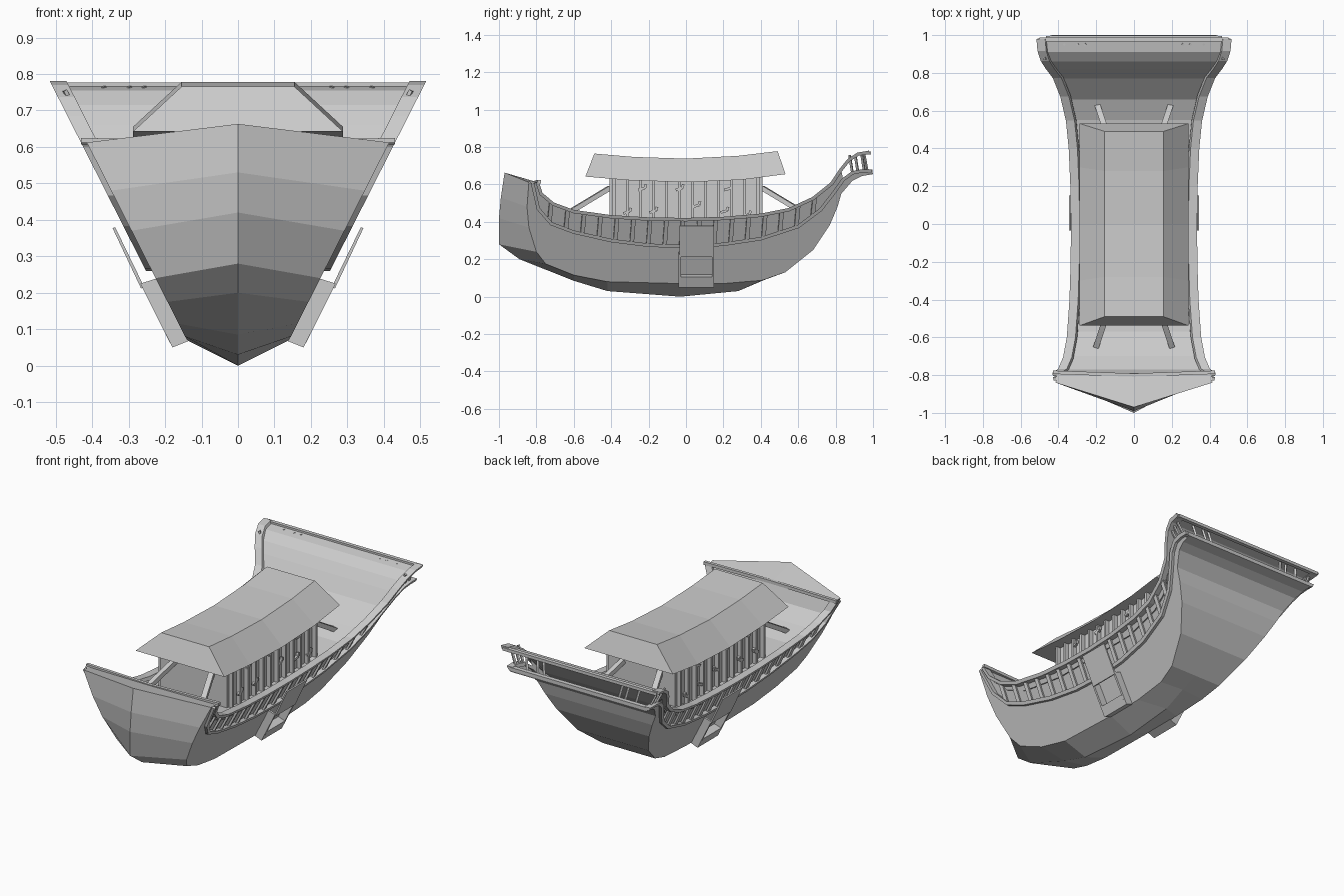
import bpy
from mathutils import Vector

if "Cube" in bpy.data.objects:
    bpy.data.objects.remove(bpy.data.objects["Cube"])


def make(name, verts, faces):
    me = bpy.data.meshes.new(name)
    me.from_pydata([tuple(v) for v in verts], [], faces)
    me.update()
    ob = bpy.data.objects.new(name, me)
    bpy.context.collection.objects.link(ob)
    return ob


def side_x(z):
    """Half width of the flared hull side at height z."""
    return 0.14 + 0.507 * (z - 0.07)


def loft(name, rings, closed=True, caps=True):
    n = len(rings[0])
    verts = [v for r in rings for v in r]
    faces = []
    for i in range(len(rings) - 1):
        for j in range(n if closed else n - 1):
            k = (j + 1) % n
            faces.append((i*n + j, i*n + k, (i+1)*n + k, (i+1)*n + j))
    if caps:
        faces += [tuple(range(n))[::-1], tuple(range(len(verts) - n, len(verts)))]
    return make(name, verts, faces)


def bar(name, p, q, w, d):
    """Rectangular bar from p to q; w across, d deep."""
    p, q = Vector(p), Vector(q)
    rot = (q - p).to_track_quat('Z', 'Y')
    off = [rot @ Vector((a * w / 2, b * d / 2, 0)) for a, b in ((-1, -1), (1, -1), (1, 1), (-1, 1))]
    return loft(name, [[e + o for o in off] for e in (p, q)])


def box(name, x0, x1, y0, y1, z0, z1):
    return loft(name, [[(x0, y0, z), (x1, y0, z), (x1, y1, z), (x0, y1, z)] for z in (z0, z1)])


def rail(name, path, s, h, xin, xout):
    """Box-section rail swept along a (y, z) path on hull side s."""
    rings = []
    for i, (y, z) in enumerate(path):
        a, b = Vector(path[max(i-1, 0)]), Vector(path[min(i+1, len(path)-1)])
        t = (b - a).normalized()
        n = Vector((-t.y, t.x)) * h / 2
        lo, hi = (y - n.x, z - n.y), (y + n.x, z + n.y)
        rings.append([(s * (side_x(q[1]) + o), q[0], q[1])
                      for q, o in ((lo, -xin), (lo, xout), (hi, xout), (hi, -xin))])
    return loft(name, rings)


def lookup(path, y):
    for (y0, z0), (y1, z1) in zip(path, path[1:]):
        if y0 <= y <= y1:
            return z0 + (z1 - z0) * (y - y0) / (y1 - y0)


# Profiles as (y, z): keel centre line, chine, lower rail, upper rail, deck
stern = [(.53, .13), (.68, .25), (.77, .385), (.81, .48), (.83, .55), (.89, .62), (.94, .645), (1, .655)]
keel = [(-.97, .663), (-.99, .53), (-1, .42), (-1, .28), (-.89, .2), (-.6, .085),
        (-.42, .03), (-.03, 0), (.28, .03), (.42, .09)] + stern
chine = [(-.84, .612), (-.85, .48), (-.84, .37), (-.80, .24), (-.75, .175), (-.6, .115),
         (-.42, .08), (-.03, .07), (.2, .07), (.41, .088)] + stern
low = [(-.82, .605), (-.79, .47), (-.72, .39), (-.6, .345), (-.4, .3), (-.2, .275), (0, .268), (.2, .28),
       (.4, .31), (.6, .375), (.72, .465), (.79, .555), (.84, .625), (.89, .662), (.94, .672), (.995, .672)]
top = [(-.795, .612), (-.775, .55), (-.71, .495), (-.6, .455), (-.4, .427), (-.2, .415), (0, .412), (.2, .418),
       (.4, .435), (.55, .465), (.68, .525), (.78, .605), (.83, .68), (.87, .73), (.92, .762), (.98, .772)]
deck = [(-.795, .605), (-.77, .53), (-.7, .46), (-.57, .41), (-.3, .38), (.3, .38), (.55, .425),
        (.66, .475), (.77, .58), (.82, .66), (.86, .715), (.91, .755), (.985, .77)]

# Hull bottom, bow and stern sweep
loft("hull_bottom", [[(-side_x(b[1]), *b), (0, *a), (side_x(b[1]), *b)] for a, b in zip(keel, chine)],
     closed=False, caps=False)

# Deck sheet rising to the stern lip
loft("deck", [[(-side_x(z) + .008, y, z), (side_x(z) - .008, y, z)] for y, z in deck], closed=False, caps=False)

# Bow cap and cross beam
make("bow_cap", [(0, -.97, .663), (.415, -.84, .612), (.41, -.79, .61), (0, -.805, .615),
                 (-.41, -.79, .61), (-.415, -.84, .612)], [(0, 1, 2, 3), (0, 3, 4, 5)])
for s in (-1, 1):
    bar("bow_beam", (0, -.80, .612), (s * .43, -.785, .615), .018, .018)

# Stern lip beams
bar("stern_upper_beam", (-.5, .977, .768), (.5, .977, .768), .022, .018)
bar("stern_lower_beam", (-.445, .985, .668), (.445, .985, .668), .026, .022)

for s in (-1, 1):
    # Side planking and recessed bulwark
    outline = chine + low[::-1]
    make("hull_side", [(s * side_x(z), y, z) for y, z in outline], [tuple(range(len(outline)))])
    loft("bulwark", [[(s * (side_x(p[1]) - .015), *p) for p in pair] for pair in zip(low[:13], top[:13])],
         closed=False, caps=False)
    rail("upper_rail", top, s, .018, .03, .016)
    rail("lower_rail", low, s, .018, .02, .016)

    # Bulwark posts
    for i in range(17):
        y = -.73 + i * .088
        a, b = lookup(low, y), lookup(top, y + .01)
        bar("bulwark_post", (s * side_x(a), y, a), (s * side_x(b), y + .01, b), .022, .012)

    # Stern balusters
    for y in (.89, .92, .955):
        bar("stern_side_baluster", (s * .43, y, .66), (s * .475, y - .015, .755), .012, .01)
    for x in (.24, .28, .35):
        bar("stern_back_baluster", (s * x, .97, .66), (s * (x + .02), .95, .765), .012, .012)

    # Boarding step on the hull side: cheeks, foot, back and upper board
    for y in (-.04, .138):
        loft("step_cheek", [[(s * x, yy, z) for x, z in ((.13, .07), (.18, .05), (.268, .225), (.22, .24))]
                            for yy in (y, y + .012)])
    loft("step_foot", [[(s * x, yy, z) for x, z in ((.13, .07), (.18, .05), (.208, .105), (.16, .12))]
                       for yy in (-.03, .14)])
    loft("step_board", [[(s * x, yy, z) for x, z in ((.257, .215), (.266, .212), (.344, .377), (.337, .38))]
                        for yy in (-.035, .15)])

    # Cabin slats and small slanted brackets
    for i in range(12):
        y = -.385 + i * .07
        box("cabin_slat", s * .215, s * .24, y - .007, y + .007, .37, .65)
    for y, z in ((-.3, .455), (-.22, .58), (-.16, .46), (-.02, .58), (.07, .49), (.22, .46), (.24, .58), (.34, .44)):
        bar("cabin_bracket", (s * .232, y - .035, z - .01), (s * .232, y, z), .014, .014)
        bar("cabin_bracket_tip", (s * .232, y, z), (s * .232, y + .005, z + .02), .014, .014)

    # Handrail struts at both cabin ends
    for e in (-1, 1):
        bar("cabin_strut", (s * .12, e * .41, .58), (s * .2, e * .65, .435), .03, .025)

# Cabin body
box("cabin", -.215, .215, -.41, .41, .37, .64)

# Roof with sagging ridge and sloped ends: (eave y, eave z, ridge y, ridge z)
roof = [(-.538, .642, -.49, .765), (-.3, .622, -.28, .747), (0, .612, 0, .738),
        (.3, .625, .28, .753), (.532, .655, .49, .778)]
loft("roof", [[(-.288, a, b), (.288, a, b), (.155, c, d), (-.155, c, d)] for a, b, c, d in roof])
